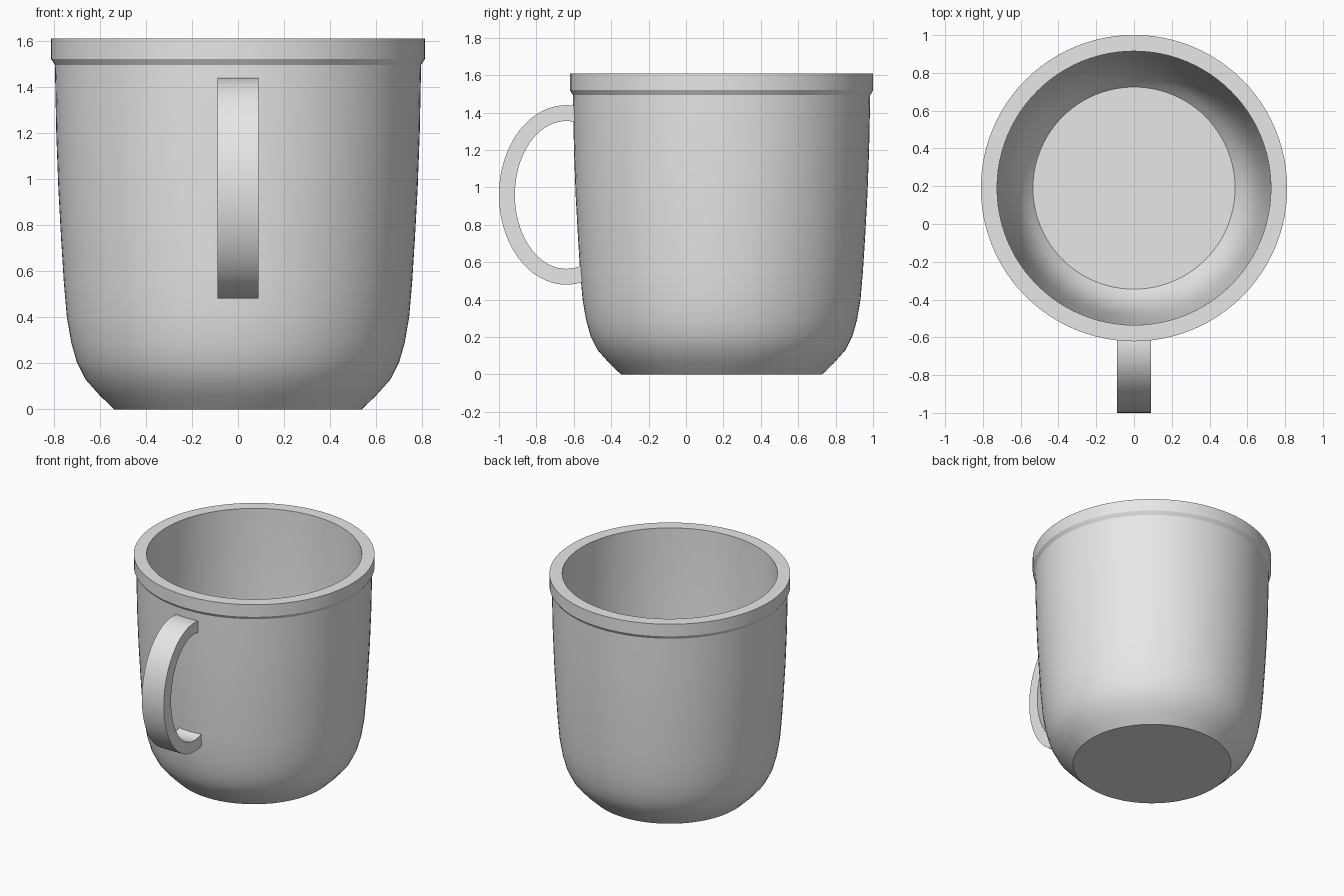
import bpy, bmesh, math

cube = bpy.data.objects.get("Cube")
if cube:
    bpy.data.objects.remove(cube, do_unlink=True)

AXIS_Y = 0.19      # centre of the cup
SIDES = 96

grey = bpy.data.materials.new("light_grey")
grey.use_nodes = True
grey.diffuse_color = (0.8, 0.8, 0.8, 1)
grey.node_tree.nodes["Principled BSDF"].inputs["Base Color"].default_value = (0.8, 0.8, 0.8, 1)


def finish(name, bm, angle):
    bmesh.ops.recalc_face_normals(bm, faces=bm.faces)
    mesh = bpy.data.meshes.new(name)
    bm.to_mesh(mesh)
    bm.free()
    mesh.materials.append(grey)
    ob = bpy.data.objects.new(name, mesh)
    bpy.context.collection.objects.link(ob)
    bpy.ops.object.select_all(action='DESELECT')
    ob.select_set(True)
    bpy.context.view_layer.objects.active = ob
    bpy.ops.object.shade_smooth_by_angle(angle=math.radians(angle))
    return ob


# Cup: one closed profile (outer wall, rim, inner wall) turned around its axis
outer = [(0.537, 0), (0.60, 0.06), (0.662, 0.13), (0.70, 0.205), (0.724, 0.29),
         (0.743, 0.40), (0.756, 0.55), (0.768, 0.74), (0.78, 0.96),
         (0.789, 1.2), (0.795, 1.495)]
rim = [(0.811, 1.52), (0.811, 1.61), (0.725, 1.61)]
inner = [(0.722, 1.3), (0.708, 0.96), (0.692, 0.7), (0.672, 0.45),
         (0.648, 0.3), (0.616, 0.2), (0.577, 0.13), (0.535, 0.085)]

bm = bmesh.new()
rings = []
for r, z in outer + rim + inner:
    rings.append([bm.verts.new((r * math.cos(math.tau * i / SIDES),
                                AXIS_Y + r * math.sin(math.tau * i / SIDES), z))
                  for i in range(SIDES)])
for a, b in zip(rings, rings[1:]):
    for i in range(SIDES):
        j = (i + 1) % SIDES
        bm.faces.new((a[i], a[j], b[j], b[i]))
bm.faces.new(rings[0])      # underside
bm.faces.new(rings[-1])     # inner floor
finish("cup_body", bm, 28)

# Handle: flat elliptical band whose ends sink into the wall
HALF_WIDTH, STEPS = 0.09, 48
CENTRE_Y, CENTRE_Z = -0.64, 0.96
START, END = math.radians(-14), math.radians(202)

bm = bmesh.new()
sections = []
for i in range(STEPS + 1):
    t = START + (END - START) * i / STEPS
    sections.append([bm.verts.new((x, CENTRE_Y - a * math.sin(t), CENTRE_Z + b * math.cos(t)))
                     for x, a, b in ((-HALF_WIDTH, 0.36, 0.48), (HALF_WIDTH, 0.36, 0.48),
                                     (HALF_WIDTH, 0.275, 0.395), (-HALF_WIDTH, 0.275, 0.395))])
for a, b in zip(sections, sections[1:]):
    for i in range(4):
        j = (i + 1) % 4
        bm.faces.new((a[i], a[j], b[j], b[i]))
bm.faces.new(sections[0])
bm.faces.new(sections[-1])
finish("handle", bm, 30)
